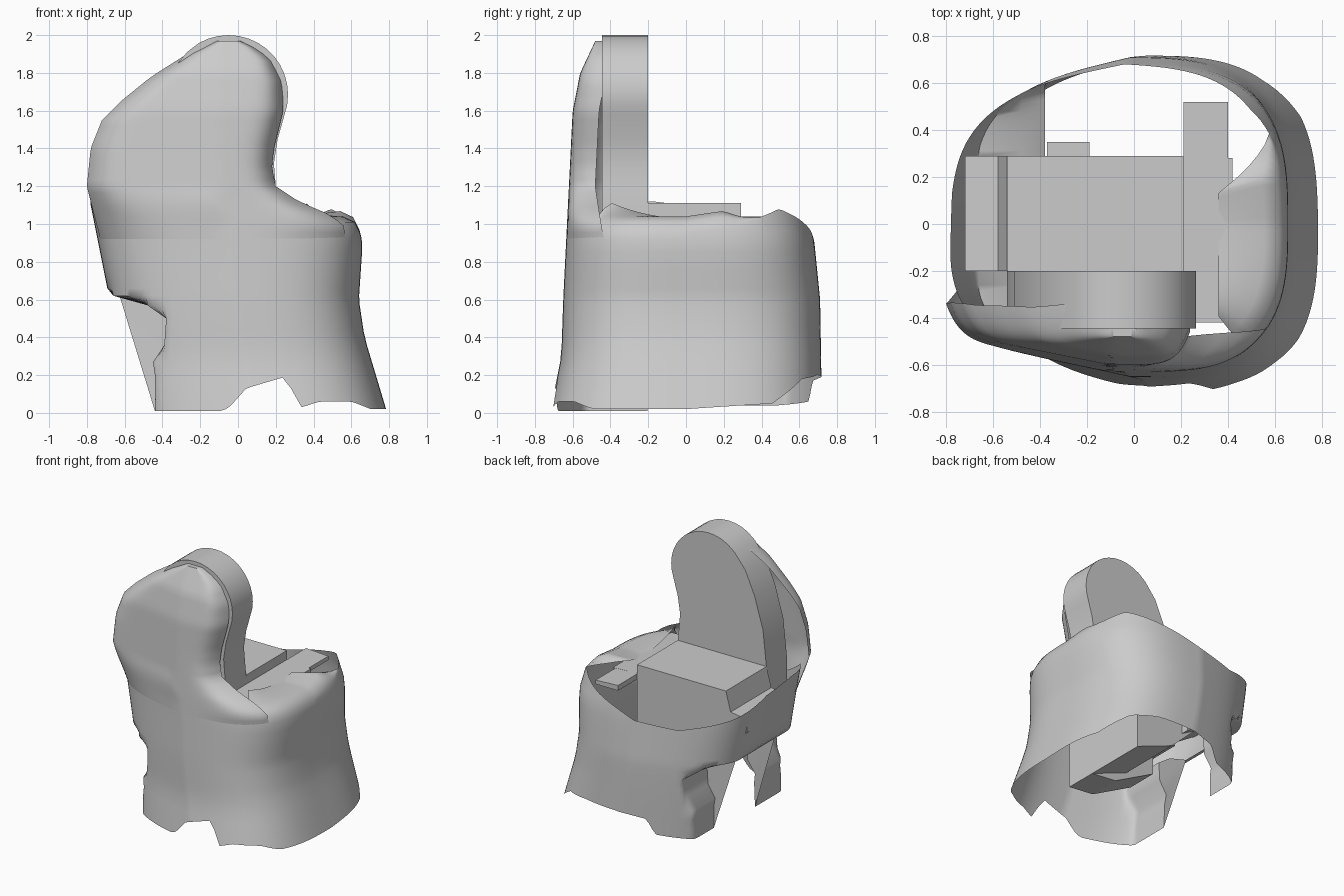
import bpy, bmesh, math

old = bpy.data.objects.get("Cube")
if old:
    bpy.data.objects.remove(old, do_unlink=True)

grey = bpy.data.materials.new("plain_grey")
grey.use_nodes = True
grey.diffuse_color = (0.6, 0.6, 0.6, 1)
grey.node_tree.nodes["Principled BSDF"].inputs["Base Color"].default_value = (0.6, 0.6, 0.6, 1)


def lerp(table, v):
    """Piecewise linear lookup in a list of (key, value)."""
    if v <= table[0][0]:
        return table[0][1]
    for (a, p), (b, q) in zip(table, table[1:]):
        if v <= b:
            return p + (q - p) * (v - a) / (b - a)
    return table[-1][1]


def mix(p, q, t):
    return tuple(a + (b - a) * t for a, b in zip(p, q))


def finish(bm, name, smooth):
    bmesh.ops.remove_doubles(bm, verts=bm.verts, dist=0.002)
    bmesh.ops.dissolve_degenerate(bm, dist=0.0005, edges=bm.edges)
    bmesh.ops.recalc_face_normals(bm, faces=bm.faces)
    mesh = bpy.data.meshes.new(name)
    bm.to_mesh(mesh)
    bm.free()
    mesh.materials.append(grey)
    obj = bpy.data.objects.new(name, mesh)
    bpy.context.collection.objects.link(obj)
    if smooth:
        bpy.ops.object.select_all(action="DESELECT")
        obj.select_set(True)
        bpy.context.view_layer.objects.active = obj
        bpy.ops.object.shade_smooth_by_angle(angle=math.radians(smooth))


def sheet(name, rows):
    """Skin a grid of points with quads."""
    bm = bmesh.new()
    grid = [[bm.verts.new(p) for p in row] for row in rows]
    for low, high in zip(grid, grid[1:]):
        for i in range(len(low) - 1):
            bm.faces.new((low[i], low[i + 1], high[i + 1], high[i]))
    finish(bm, name, 55)


def slab(name, outline, y0, y1):
    """Extrude an x-z outline along y."""
    bm = bmesh.new()
    face = bm.faces.new([bm.verts.new((x, y0, z)) for x, z in outline])
    new = bmesh.ops.extrude_face_region(bm, geom=[face])["geom"]
    moved = [v for v in new if isinstance(v, bmesh.types.BMVert)]
    bmesh.ops.translate(bm, verts=moved, vec=(0, y1 - y0, 0))
    finish(bm, name, 22)


# Body outline against height
LEFT = [(0, -.6), (.6, -.68), (.85, -.73), (1.2, -.8), (1.4, -.78), (1.55, -.72),
        (1.65, -.62), (1.78, -.46), (1.9, -.27), (1.97, -.12)]
PINCH = [(0, -.44), (.2, -.44), (.27, -.45), (.36, -.39), (.5, -.38), (.57, -.48),
         (.62, -.66), (.66, -1)]
RIGHT = [(0, .79), (.2, .73), (.4, .67), (.6, .64), (.9, .66), (1.1, .61)]
NECK = [(.9, .66), (1, .62), (1.06, .5), (1.12, .34), (1.2, .2), (1.3, .18), (1.4, .19),
        (1.6, .24), (1.75, .235), (1.88, .18), (1.94, .09), (1.97, .02)]
FRONT = [(0, .72), (.3, .66), (.6, .65), (1, .63), (1.6, .6), (1.8, .56), (1.97, .48)]
BACK = [(0, .72), (.6, .71), (.9, .68), (1.1, .64)]

# Ragged hem, rim and inward fold against angle, counter-clockwise from +x
HEM = [(0, .02), (35, .05), (50, .18), (65, .2), (90, .19), (106, .17), (112, .06), (135, .04),
       (152, .04), (152.1, .61), (200, .61), (200.1, .01), (256, .01), (259, .03), (268, .13),
       (286, .19), (290, .03), (298, .06), (312, .06), (322, .02), (360, .02)]
RIM = [(0, .96), (25, 1.0), (43, 1.08), (62, 1.0), (90, .9), (115, .88), (140, .97),
       (165, 1.08), (200, 1.12), (222, 1.1), (235, .96), (315, .96), (360, .96)]
FOLD = [(0, 1), (18, 1), (32, 0), (311, 0), (316, 1), (360, 1)]


def ring_point(deg, z, right=RIGHT):
    c, s = math.cos(math.radians(deg)), math.sin(math.radians(deg))
    n = 3.7 if c < 0 else 3
    r = (abs(c) ** n + abs(s) ** n) ** (-1 / n)
    lo, hi = lerp(LEFT, z), lerp(right, z)
    depth = lerp(BACK if s > 0 else FRONT, z)
    x = (lo + hi) / 2 + (hi - lo) / 2 * r * c
    return max(x, lerp(PINCH, z)), depth * r * s * (1 + .22 * min(0, r * c)), z


# Wrapped lower body, its shoulder folding inward on the +x side
levels = [0, .06, .12, .2, .27, .36, .43, .5, .57, .62, .66, .75, .85, .92, .96, 1.04, 1.12]
angles = sorted([i * 2.5 for i in range(145)] + [152, 152.1, 200.1])
rows = []
for level in levels:
    rows.append([ring_point(a, min(max(level, lerp(HEM, a)), lerp(RIM, a))) for a in angles])
rounded, middle, inner = [], [], []
for a, (x, y, z) in zip(angles, rows[-1]):
    w = lerp(FOLD, a)
    rounded.append(mix((x, y, z), (x - .025, y * .97, z + .05), w))
    middle.append(mix((x, y, z), (x - .09, y * .92, z + .08), w))
    inner.append(mix((x, y, z), (.36, y * (.64 if y > 0 else .82), 1.03 + .35 * y * y), w))
sheet("body_shell", rows + [rounded, middle, inner])

# Tall flat front panel with curled edges, growing out of the body
rows = []
for k in range(31):
    z = .92 + 1.05 * k / 30
    lo, hi = lerp(LEFT, z), lerp(NECK, z)
    row = []
    for i in range(41):
        s = math.sin(math.pi / 2 * (i / 20 - 1))
        x = (lo + hi) / 2 + (hi - lo) / 2 * s
        y = -lerp(FRONT, z) + .14 * abs(s) ** 9 + .2 * max(0, -x - .1)
        base = ring_point(207 + 115 * i / 40, z, NECK)
        row.append(mix(base, (x, y, z), min(1, k / 8)))
    rows.append(row)
rows.append([(x, max(y, -.445), z) for x, y, z in rows[-1]])
sheet("front_panel", rows)

# Upright rounded plate
plate = [(-.54, .7), (-.54, 1.1), (-.51, 1.38), (-.44, 1.62), (-.36, 1.8), (-.27, 1.91)]
plate += [(-.05 + .315 * math.sin(t), 1.685 + .315 * math.cos(t))
          for t in [math.radians(d) for d in range(-30, 111, 10)]]
plate += [(.21, 1.45), (.19, 1.32), (.2, 1.2), (.21, 1.1), (.21, .2), (0, .22),
          (-.34, .4), (-.34, .64)]
slab("upright_plate", plate, -.445, -.2)

# Seat block with a side ledge and sloping underside
slab("seat_block", [(-.72, .94), (-.58, .96), (-.54, 1.11), (.21, 1.11), (.21, .2), (-.1, .32),
                    (-.5, .7), (-.72, .84)], -.2, .29)

# Thin side rail and small rear bracket
slab("side_rail", [(.21, 1.0), (.21, 1.04), (.42, 1.03), (.42, 1.0)], -.42, .28)
slab("side_rail_end", [(.21, 1.0), (.21, 1.04), (.4, 1.03), (.4, 1.0)], .28, .52)
slab("rear_bracket", [(-.37, .55), (-.37, .7), (-.19, .7), (-.19, .45)], .29, .35)
